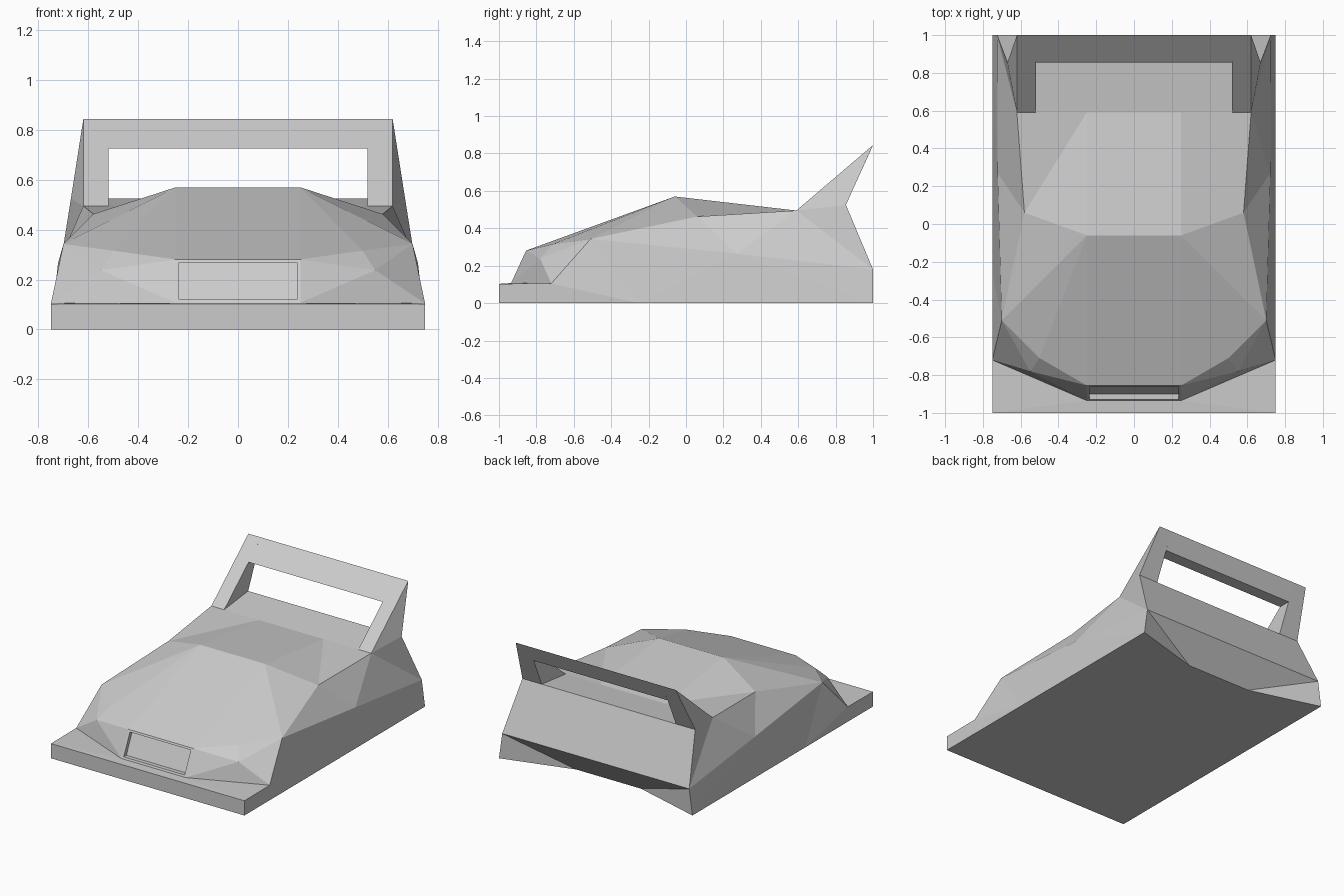
import bpy, bmesh
from mathutils import Vector

if "Cube" in bpy.data.objects:
    bpy.data.objects.remove(bpy.data.objects["Cube"])

# Right-hand key points of the car; the left side is mirrored
P = {
    "base_front": (.75, -1, 0), "base_mid": (.75, -.25, 0), "base_rear": (.75, 1, 0),
    "under": (.25, .857, 0), "lip": (.75, -1, .103), "fender": (.75, -.72, .105),
    "nose_low": (.25, -.935, .107), "nose_top": (.25, -.855, .281),
    "lamp": (.55, -.78, .238), "hood": (.5, -.71, .316), "shoulder": (.7, -.51, .343),
    "roof_front": (.25, -.06, .57), "roof_back": (.25, .59, .495),
    "pillar": (.58, .06, .463), "flank": (.722, .27, .265),
    "deck_front": (.62, .59, .495), "deck_back": (.67, .855, .525),
    "tail": (.725, 1, .18), "wing_tip": (.62, 1, .845),
}


def pt(name, side=1):
    x, y, z = P[name]
    return Vector((x * side, y, z))


def finish(bm, name):
    bmesh.ops.recalc_face_normals(bm, faces=bm.faces)
    mesh = bpy.data.meshes.new(name)
    bm.to_mesh(mesh)
    bm.free()
    obj = bpy.data.objects.new(name, mesh)
    bpy.context.collection.objects.link(obj)
    return obj


# Triangle fans on both flanks: a hub point and the chain of points around it
FANS = [
    ("nose_low", ["lip", "fender", "lamp", "nose_top"]),
    ("lamp", ["nose_top", "hood", "shoulder", "fender"]),
    ("roof_front", ["nose_top", "hood", "shoulder", "pillar", "roof_back"]),
    ("pillar", ["roof_back", "deck_front", "flank", "shoulder"]),
    ("tail", ["deck_back", "deck_front", "flank", "base_rear", "under"]),
    ("base_mid", ["lip", "fender", "shoulder", "flank", "base_rear"]),
    ("base_mid", ["base_front", "lip"]),
]

# Chains of points spanned straight across to their mirror images
SPANS = [
    ["base_front", "lip"], ["lip", "nose_low"], ["nose_low", "nose_top"],
    ["nose_top", "roof_front"], ["roof_front", "roof_back"],
    ["roof_back", "deck_front", "deck_back"], ["deck_back", "tail"],
    ["tail", "under"], ["under", "base_rear", "base_mid", "base_front"],
]

# Body shell
bm = bmesh.new()
V = {(n, s): bm.verts.new(pt(n, s)) for n in P if n != "wing_tip" for s in (1, -1)}
for hub, chain in FANS:
    for a, b in zip(chain, chain[1:]):
        for s in (1, -1):
            bm.faces.new((V[hub, s], V[a, s], V[b, s]))
spans = {}
for names in SPANS:
    ring = [V[n, 1] for n in names] + [V[n, -1] for n in reversed(names)]
    spans[names[0]] = bm.faces.new(ring)
bmesh.ops.recalc_face_normals(bm, faces=bm.faces)

# Grille recess in the nose
grille = spans["nose_low"]
bmesh.ops.inset_region(bm, faces=[grille], thickness=.02)
pushed = bmesh.ops.extrude_discrete_faces(bm, faces=[grille])["faces"][0]
bmesh.ops.translate(bm, verts=pushed.verts, vec=(0, .03, 0))
finish(bm, "car_body")


def prism(name, ring_a, ring_b):
    bm = bmesh.new()
    a = [bm.verts.new(p) for p in ring_a]
    b = [bm.verts.new(p) for p in ring_b]
    bm.faces.new(a)
    bm.faces.new(b[::-1])
    for i in range(len(a)):
        j = (i + 1) % len(a)
        bm.faces.new((a[i], b[i], b[j], a[j]))
    return finish(bm, name)


# Rear wing: two triangular struts and a cross bar
INNER = .52
corners = ("deck_front", "deck_back", "wing_tip")
for side, label in ((1, "right"), (-1, "left")):
    outer = [pt(n, side) for n in corners]
    inner = [Vector((INNER * side, p.y, p.z)) for p in outer]
    prism("wing_strut_" + label, outer, inner)
bar = ((.86, .725), (.946, .725), (1, .845))
prism("wing_bar", *[[(x, y, z) for y, z in bar] for x in (-INNER, INNER)])
